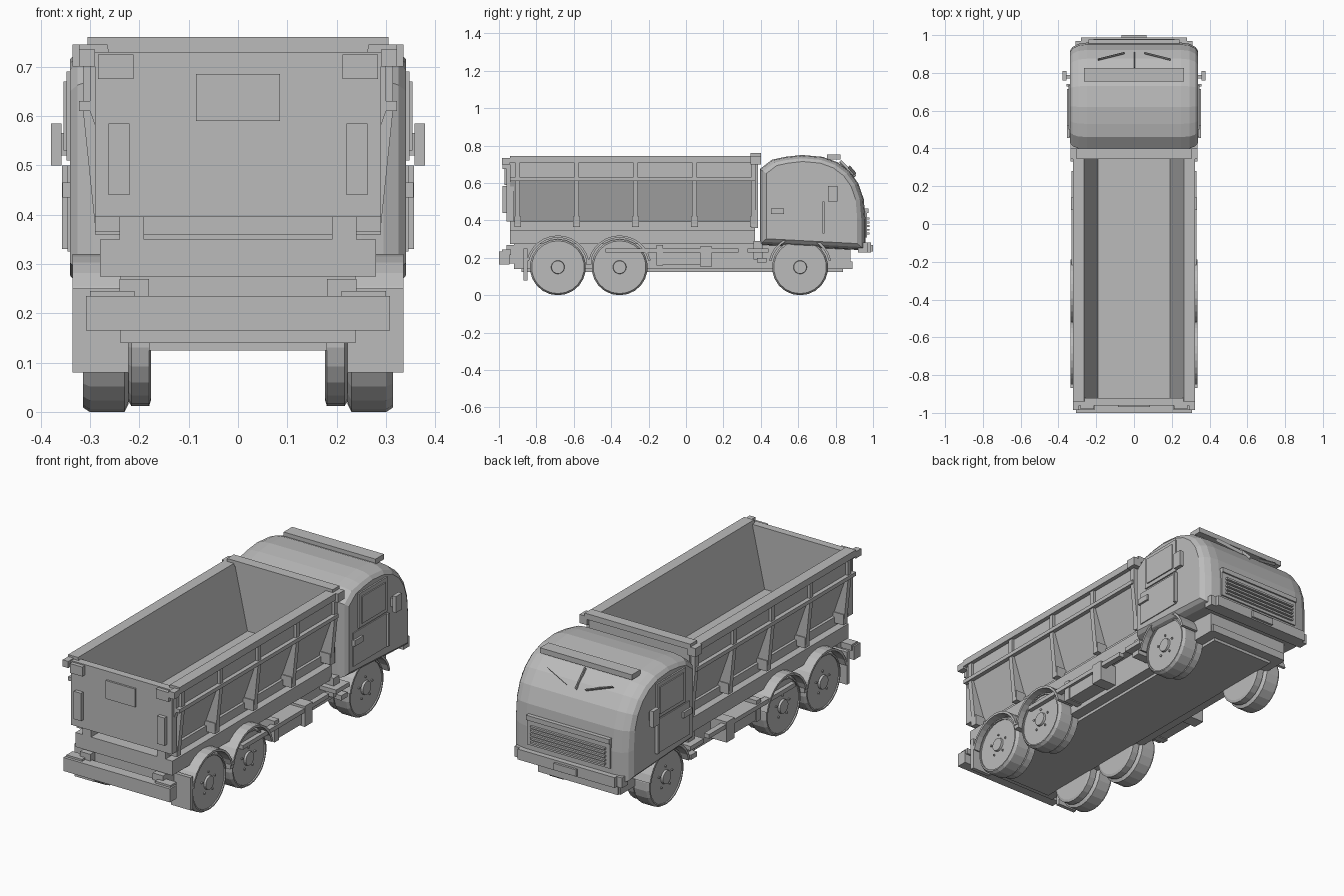
import bpy, bmesh, math

cube = bpy.data.objects.get("Cube")
if cube:
    bpy.data.objects.remove(cube, do_unlink=True)

grey = bpy.data.materials.new("plain_grey")
grey.use_nodes = True
colour = (.5, .5, .5, 1)
grey.diffuse_color = colour
grey.node_tree.nodes["Principled BSDF"].inputs["Base Color"].default_value = colour

sides = {"left": 1, "right": -1}


def loft(name, rings):
    """Skin matching rings of points and cap both ends."""
    bm = bmesh.new()
    loops = [[bm.verts.new(point) for point in ring] for ring in rings]
    for loop, following in zip(loops, loops[1:]):
        for i in range(len(loop)):
            bm.faces.new((loop[i - 1], loop[i], following[i], following[i - 1]))
    bm.faces.new(loops[0])
    bm.faces.new(loops[-1])
    bmesh.ops.recalc_face_normals(bm, faces=bm.faces[:])
    mesh = bpy.data.meshes.new(name)
    bm.to_mesh(mesh)
    bm.free()
    mesh.materials.append(grey)
    part = bpy.data.objects.new(name, mesh)
    bpy.context.collection.objects.link(part)


def block(name, x, y, z):
    """Box between the given limits."""
    near, far = x
    low, high = z
    section = [(near, low), (far, low), (far, high), (near, high)]
    loft(name, [[(across, along, up) for across, up in section] for along in y])


def centred(name, half, y, z):
    block(name, (-half, half), y, z)


def pair(name, x, y, z):
    """Matching boxes on both sides."""
    for side, sign in sides.items():
        block(f"{side}_{name}", [sign * across for across in x], y, z)


def prism_pair(name, section, y):
    """Extrude an upright cross-section along the truck on both sides."""
    for side, sign in sides.items():
        loft(f"{side}_{name}", [[(sign * across, along, up) for across, up in section]
                                for along in y])


def around(middle, depth):
    """Limits of a span centred on a position."""
    return middle - depth / 2, middle + depth / 2


def lathe(name, profile, y, z, sign=1, segments=22):
    """Revolve (distance, radius) points about an axle."""
    turns = [math.tau * k / segments for k in range(segments)]
    loft(name, [[(sign * across, y + radius * math.sin(turn), z + radius * math.cos(turn))
                 for turn in turns] for across, radius in profile])


# Shared levels and limits
bed_back, bed_front = -.94, .37
bed_floor, waist, rail_top = .395, .61, .745
bed_side, rail_side = .29, .322
wheel_radius = .15
bed = (bed_back, bed_front)

# Chassis and subframe
centred("chassis", .238, (-.92, .88), (.14, .275))
centred("chassis_keel", .18, (-.88, .84), (.125, .14))
centred("subframe", .28, (bed_back, bed_front), (.275, .35))
pair("body_rail", (.19, .24), bed, (.35, bed_floor))
centred("front_crossbar", .23, (.85, .89), (.14, .18))

# Tipper body with sloping sides
wall = [(.3, rail_top), (.3, waist), (.225, bed_floor), (.19, .41), (.265, rail_top)]
prism_pair("body_wall", wall, bed)
centred("body_floor", .22, bed, (bed_floor, .41))
pair("top_rail", (.265, rail_side), bed, (.71, rail_top))
pair("middle_rail", (bed_side, rail_side), bed, (waist, waist + .02))

# Five evenly spaced ribs, each with a foot
rib = [(bed_side, .71), (.314, .71), (.314, waist), (bed_side, .38), (.21, .38), (bed_side, waist)]
for i in range(5):
    place = -.9 + .315 * i
    prism_pair(f"rib_{i}", rib, around(place, .026))
    pair(f"rib_foot_{i}", (.23, bed_side), around(place, .036), (.365, .42))

# Headboard behind the cab
centred("headboard", bed_side, (.35, .385), (.36, .76))
centred("headboard_rim", .305, (.345, .4), (.73, .76))
pair("headboard_corner", (bed_side, .335), (.345, .4), (.7, rail_top))

# Tailgate and its fittings
gate = -.96
fitting = (gate - .02, gate)
centred("tailgate", bed_side, (gate, gate + .04), (bed_floor, .73))
centred("tailgate_plate", .085, (gate - .01, gate), (.59, .685))
pair("tailgate_hinge", (.212, .284), fitting, (.675, .724))
pair("tailgate_post", (.22, .262), fitting, (.44, .585))
pair("hinge_arm", (bed_side, rail_side), (gate - .025, bed_back), (.7, .735))

# Rear bumper and mudflaps
bumper_back = -1
centred("rear_bumper", .308, (bumper_back, -.945), (.165, .235))
pair("tail_lamp", (.21, .3), around(gate, .05), (.215, .245))
pair("bumper_bracket", (.18, .24), (gate, -.9), (.17, .27))
pair("mudflap", (.222, .335), around(-.858, .02), (.08, .25))

# Wheels, bolts and arched fenders
rim = wheel_radius - .016
tyre = [(.222, rim), (.23, wheel_radius), (.3, wheel_radius), (.314, .141), (.314, rim),
        (.307, rim), (.307, .036), (.318, .034)]
inner_tyre = [(.176, .125), (.18, .138), (.216, .138), (.224, .125)]
axles = {"rear": -.685, "middle": -.355, "front": .61}
arch = [math.radians(angle) for angle in range(12, 169, 13)]
lip, crown = wheel_radius + .008, wheel_radius + .02
arch_section = [(.22, lip), (.335, lip), (.335, crown), (.22, crown)]
for axle, place in axles.items():
    centred(f"{axle}_axle", .25, around(place, .05), around(wheel_radius, .05))
    for side, sign in sides.items():
        label = f"{side}_{axle}"
        lathe(f"{label}_wheel", tyre, place, wheel_radius, sign)
        lathe(f"{label}_inner_wheel", inner_tyre, place, wheel_radius, sign)
        for k in range(5):
            turn = math.tau * k / 5
            lathe(f"{label}_bolt_{k}", [(.305, .006), (.313, .006)],
                  place + .056 * math.sin(turn), wheel_radius + .056 * math.cos(turn),
                  sign, segments=6)
        loft(f"{label}_fender",
             [[(sign * across, place + radius * math.cos(angle),
                wheel_radius + radius * math.sin(angle)) for across, radius in arch_section]
              for angle in arch])
pair("fender_link", (.23, .33), around(-.52, .03), (.165, .19))

# Side equipment between the axles
pair("side_tank", (.23, .315), (-.13, .08), (.165, .25))
pair("side_locker", (.23, .333), (.075, .14), (.155, .262))
pair("tank_strap", (.23, .322), around(-.14, .035), (.16, .27))
pair("side_bar", (.3, .33), (-.43, .28), (.228, .25))
pair("upper_step", (.23, .335), (.33, .44), (.228, .25))
pair("lower_step", (.23, .33), (.38, .43), (.175, .2))
pair("step_post", (.25, .3), (.36, .41), (.19, .29))

# Cab: flat back and a rounded nose, narrowed towards both flanks
nose = .96
cab_profile = [(nose, .24), (.395, .27), (.395, .675), (.46, .725), (.53, .74)]
for k in range(7):
    angle = math.radians(15 * k)
    cab_profile.append((.62 + .34 * math.sin(angle) ** .83,
                        .4 + .35 * abs(math.cos(angle)) ** .83))
flank = [(.34, .86), (.325, .93), (.295, .98), (.25, 1)]
stations = flank + [(-across, scale) for across, scale in reversed(flank)]
pivot, heart = .64, .5
loft("cab", [[(across, pivot + (along - pivot) * scale, heart + (up - heart) * scale)
              for along, up in cab_profile] for across, scale in stations])

# Doors, handles and mirrors
door_front, skin = .735, .33
pair("door_lower", (skin, .345), (.46, door_front), (.325, .5))
pair("door_upper", (skin, .348), (.5, door_front), (.51, .69))
pair("door_window", (skin, .354), (.52, .715), (.53, .67))
pair("door_handle", (skin, .356), (.455, .525), (.435, .465))
pair("grab_rail", (skin, .357), around(door_front, .012), (.33, .5))
pair("mirror", (.358, .379), (.76, .81), (.5, .585))
pair("mirror_arm", (skin, .365), (.77, .79), (.52, .565))

# Roof visor, windscreen divider and wipers
centred("visor", .265, (.755, .825), (.725, .752))


def strip(name, start, end):
    """Thin square bar between two points."""
    rings = []
    for across, along, up in (start, end):
        rings.append([(across + dx, along + dy, up + dx + dy)
                      for dx, dy in ((0, 0), (.004, 0), (.004, .01), (0, .01))])
    loft(name, rings)


strip("windscreen_divider", (0, .82, .71), (0, .9, .63))
for side, sign in sides.items():
    strip(f"{side}_wiper", (sign * .055, .9, .64), (sign * .19, .866, .68))

# Grille and front bumper
centred("grille_panel", .24, (.94, nose + .008), (.31, .465))
centred("grille_brow", .24, (nose, .976), (.44, .465))
for i in range(5):
    centred(f"grille_slat_{i}", .215, (nose, .98), around(.33 + .02 * i, .01))
centred("front_bumper", .28, (.92, .988), (.228, .282))
pair("bumper_corner", (.28, .31), (.92, .97), (.228, .282))
centred("front_plate", .065, (.98, 1), (.235, .27))
